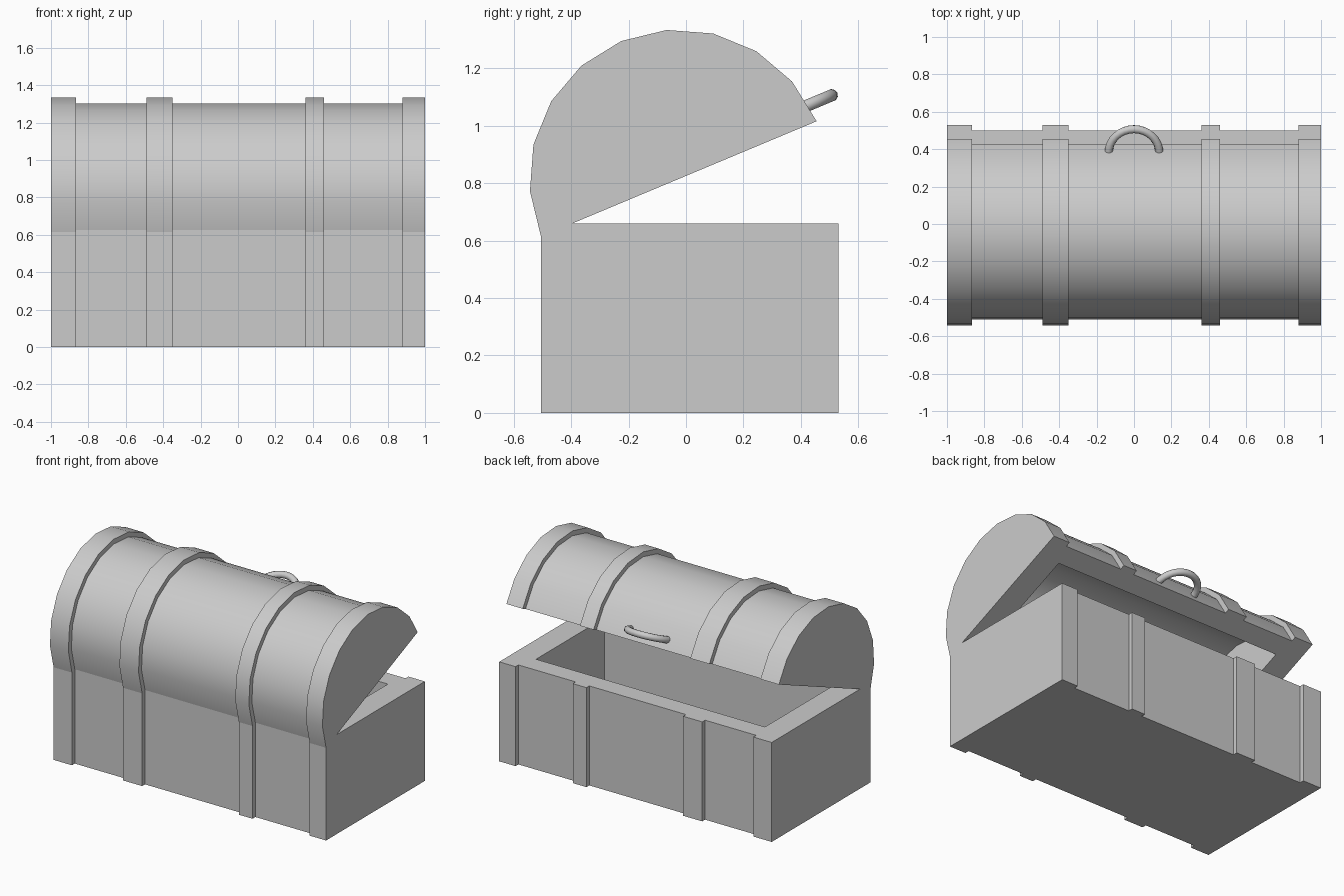
import bpy, bmesh, math
from mathutils import Vector

if "Cube" in bpy.data.objects:
    bpy.data.objects.remove(bpy.data.objects["Cube"])

TILT = math.radians(22.7)
LID_ORIGIN = Vector((0, -0.025, 0.8145))
BANDS = [(-1, -0.865), (-0.49, -0.35), (0.36, 0.46), (0.88, 1)]


def arc(r):
    return [(r * math.cos(math.radians(a)), r * math.sin(math.radians(a)))
            for a in range(0, 181, 18)]


def loft(bm, stations):
    """Skin open profiles along x and cap both ends."""
    rings = [[bm.verts.new((x, y, z)) for y, z in prof] for x, prof in stations]
    for a, b in zip(rings, rings[1:]):
        for i in range(len(a) - 1):
            bm.faces.new((a[i], a[i + 1], b[i + 1], b[i]))
    bm.faces.new(rings[0])
    bm.faces.new(rings[-1])


def hollow_part(name, band, body, inner):
    """Stepped outer shell and plain cavity, joined by a flat rim."""
    stations = []
    for i, (x0, x1) in enumerate(BANDS):
        if i:
            stations.append((x0, body))
        stations += [(x0, band), (x1, band)]
        if i < len(BANDS) - 1:
            stations.append((x1, body))
    bm = bmesh.new()
    loft(bm, stations)
    loft(bm, [(-0.84, inner), (0.84, inner)])
    rim = [e for e in bm.edges if e.is_boundary]
    bmesh.ops.triangle_fill(bm, edges=rim, use_beauty=True, normal=(0, 0, 1))
    bmesh.ops.recalc_face_normals(bm, faces=bm.faces)
    me = bpy.data.meshes.new(name)
    bm.to_mesh(me)
    bm.free()
    ob = bpy.data.objects.new(name, me)
    bpy.context.collection.objects.link(ob)
    return ob


def smooth(ob, degrees):
    bpy.ops.object.select_all(action='DESELECT')
    ob.select_set(True)
    bpy.context.view_layer.objects.active = ob
    bpy.ops.object.shade_smooth_by_angle(angle=math.radians(degrees))


def trough(half, floor, top=0.66):
    return [(-half, top), (-half, floor), (half, floor), (half, top)]


# box with straps
base = hollow_part("chest_base", trough(0.5175, 0), trough(0.4875, 0), trough(0.36, 0.14))
base.location.y = 0.0125

# barrel lid, opened on its hinge
lid = hollow_part("chest_lid", arc(0.52), arc(0.488), arc(0.36))
lid.location = LID_ORIGIN
lid.rotation_euler.x = TILT
smooth(lid, 30)

# curved lifting handle
curve = bpy.data.curves.new("lid_handle", 'CURVE')
curve.dimensions = '3D'
curve.bevel_depth = 0.022
curve.bevel_resolution = 3
curve.use_fill_caps = True
spline = curve.splines.new('POLY')
spline.points.add(16)
for i, p in enumerate(spline.points):
    a = math.pi * i / 16
    p.co = (0.135 * math.cos(a), 0.468 + 0.135 * math.sin(a), 0.063, 1)
handle = bpy.data.objects.new("lid_handle", curve)
bpy.context.collection.objects.link(handle)
handle.location = LID_ORIGIN
handle.rotation_euler.x = TILT
bpy.ops.object.select_all(action='DESELECT')
handle.select_set(True)
bpy.context.view_layer.objects.active = handle
bpy.ops.object.convert(target='MESH')
smooth(bpy.context.view_layer.objects.active, 40)
